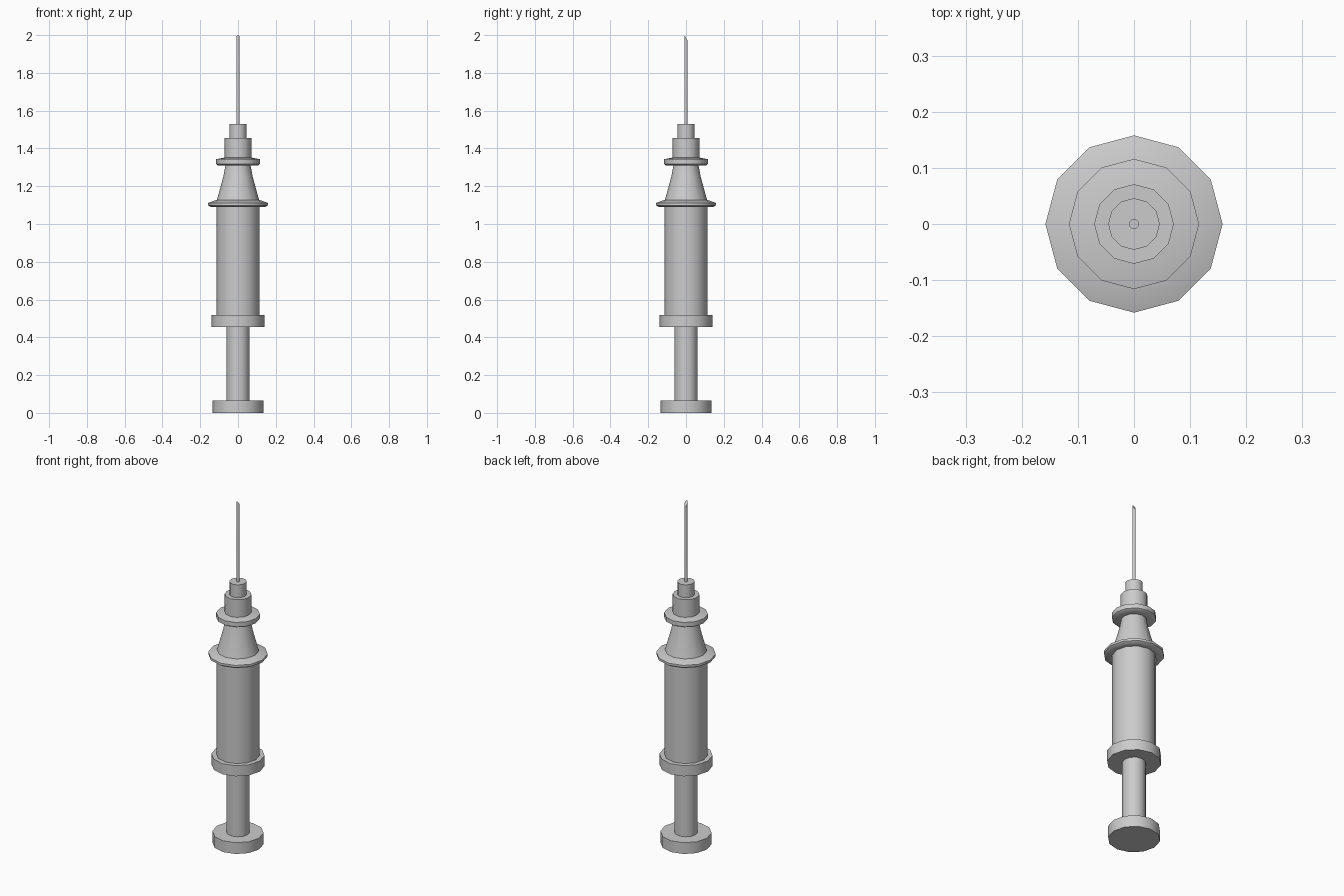
import bpy, bmesh
from math import cos, sin, pi, radians

if "Cube" in bpy.data.objects:
    bpy.data.objects.remove(bpy.data.objects["Cube"])

SIDES = 12


def lathe(name, profile, sides=SIDES):
    """Revolve (radius, z) points around z, capped at both ends."""
    bm = bmesh.new()
    rings = [[bm.verts.new((r * cos(2 * pi * i / sides), r * sin(2 * pi * i / sides), z))
              for i in range(sides)] for r, z in profile]
    for a, b in zip(rings, rings[1:]):
        for i in range(sides):
            j = (i + 1) % sides
            bm.faces.new((a[i], a[j], b[j], b[i]))
    bm.faces.new(rings[0][::-1])
    bm.faces.new(rings[-1])
    me = bpy.data.meshes.new(name)
    bm.to_mesh(me)
    bm.free()
    ob = bpy.data.objects.new(name, me)
    bpy.context.collection.objects.link(ob)
    for p in me.polygons:
        p.use_smooth = True
    me.set_sharp_from_angle(angle=radians(40))
    return ob


# Plunger: thumb disc and rod
lathe("plunger", [(0.136, 0), (0.136, 0.066), (0.062, 0.066), (0.062, 0.456)])

# Barrel with its finger flange
lathe("barrel", [(0.062, 0.456), (0.141, 0.456), (0.141, 0.518),
                 (0.115, 0.518), (0.115, 1.092)])

# Collar at the top of the barrel, bevelled on both faces
lathe("barrel_collar", [(0.115, 1.09), (0.145, 1.09), (0.158, 1.099),
                        (0.158, 1.112), (0.112, 1.128)])

# Tapered nose
lathe("nose_cone", [(0.112, 1.126), (0.078, 1.25), (0.066, 1.312)])

# Small collar above the nose
lathe("nose_collar", [(0.066, 1.31), (0.106, 1.31), (0.116, 1.317),
                      (0.116, 1.343), (0.071, 1.352)])

# Stepped needle hub
lathe("needle_hub", [(0.071, 1.35), (0.071, 1.455), (0.046, 1.455), (0.046, 1.53)])

# Needle with a slanted tip, highest at the front
needle = lathe("needle", [(0.009, 1.53), (0.009, 1.985)])
for v in needle.data.vertices:
    if v.co.z > 1.9:
        v.co.z -= v.co.y * 0.015 / 0.009
